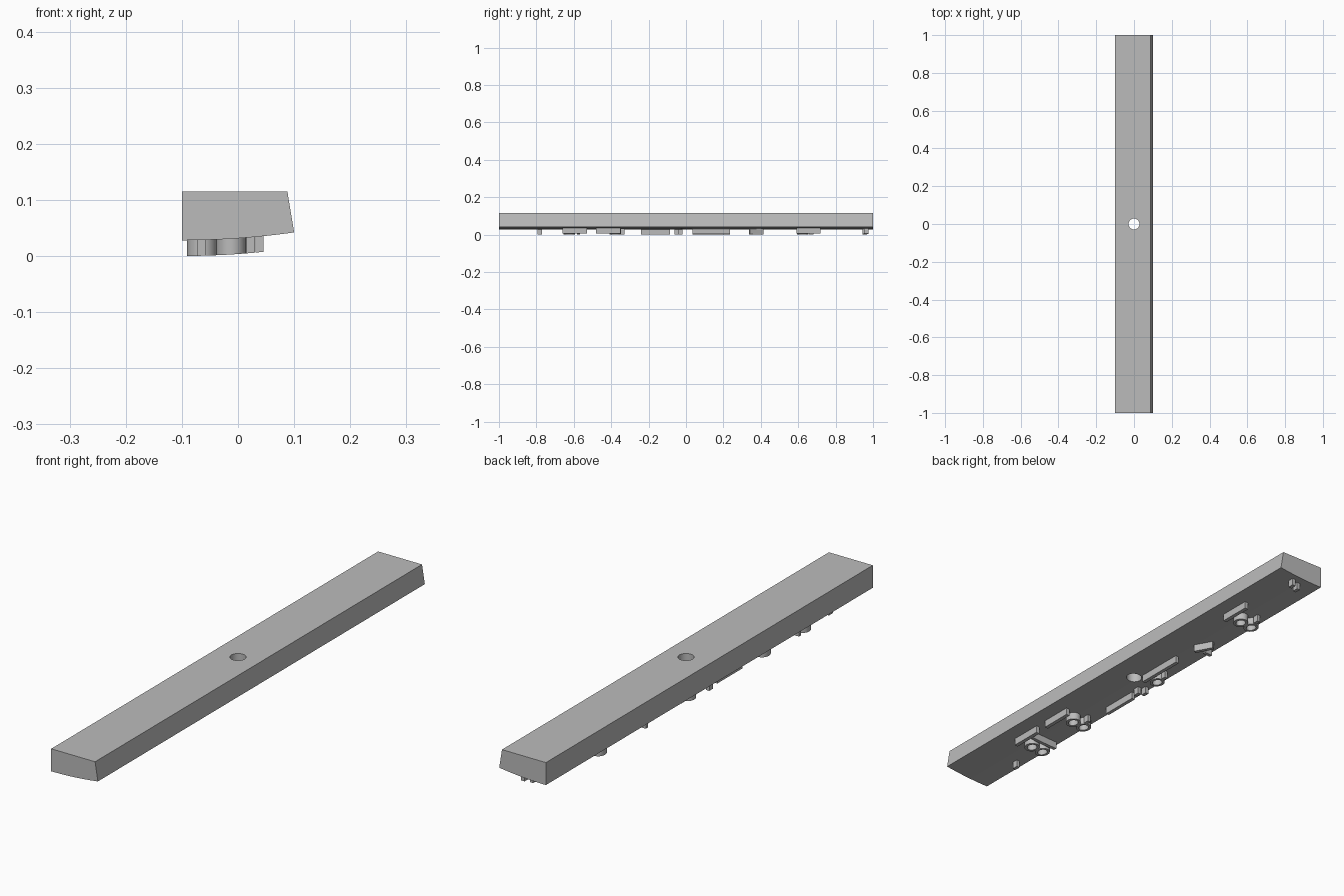
import bpy, bmesh, math
from mathutils import Vector

if "Cube" in bpy.data.objects:
    bpy.data.objects.remove(bpy.data.objects["Cube"])

grey = bpy.data.materials.new("plain grey")
grey.use_nodes = True
COLOUR = (0.5, 0.5, 0.5, 1)
grey.diffuse_color = COLOUR
grey.node_tree.nodes["Principled BSDF"].inputs["Base Color"].default_value = COLOUR


def underside(x):
    """Height of the gently curved bottom of the bar."""
    return 0.028 + 0.014 * ((x + 0.1) / 0.2) ** 2


def finish(bm, name):
    bmesh.ops.recalc_face_normals(bm, faces=bm.faces)
    mesh = bpy.data.meshes.new(name)
    bm.to_mesh(mesh)
    bm.free()
    mesh.materials.append(grey)
    obj = bpy.data.objects.new(name, mesh)
    bpy.context.collection.objects.link(obj)
    return obj


def smooth(obj):
    bpy.ops.object.select_all(action="DESELECT")
    obj.select_set(True)
    bpy.context.view_layer.objects.active = obj
    bpy.ops.object.shade_smooth_by_angle(angle=math.radians(30))


def ridge(name, path, closed=False, width=0.014):
    """Raised strip that follows a path and hugs the curved underside."""
    bm = bmesh.new()
    pts = [Vector(p) for p in path]
    n = len(pts)
    rows = []
    for i, p in enumerate(pts):
        a = pts[i - 1] if closed or i else p
        b = pts[(i + 1) % n] if closed or i < n - 1 else p
        d = (b - a).normalized()
        side = Vector((-d.y, d.x)) * width / 2
        row = []
        for q, drop in ((p + side, 0.028), (p - side, 0.028),
                        (p - side, -0.004), (p + side, -0.004)):
            row.append(bm.verts.new((q.x, q.y, max(0, underside(q.x) - drop))))
        rows.append(row)
    for i in range(n if closed else n - 1):
        r, s = rows[i], rows[(i + 1) % n]
        for k in range(4):
            m = (k + 1) % 4
            bm.faces.new((r[k], r[m], s[m], s[k]))
    if not closed:
        bm.faces.new(rows[0])
        bm.faces.new(rows[-1])
    smooth(finish(bm, name))


def loop_ridge(name, x, y, rx=0.022, ry=0.026):
    turn = [2 * math.pi * i / 24 for i in range(24)]
    ridge(name, [(x + rx * math.cos(t), y + ry * math.sin(t)) for t in turn], True, 0.01)


# Long bar with one slanted side, a curved underside and a centre hole
profile = [(-0.1, 0.115), (0.088, 0.115)]
profile += [(x, underside(x)) for x in (0.1 - 0.2 * i / 16 for i in range(17))]
bm = bmesh.new()
end = bm.faces.new([bm.verts.new((x, -1, z)) for x, z in profile])
ext = bmesh.ops.extrude_face_region(bm, geom=[end])
bmesh.ops.translate(bm, vec=(0, 2, 0),
                    verts=[v for v in ext["geom"] if isinstance(v, bmesh.types.BMVert)])
bar = finish(bm, "bar")

bpy.ops.mesh.primitive_cylinder_add(vertices=48, radius=0.029, depth=0.5)
cutter = bpy.context.object
cutter.name = "hole_cutter"
cutter.data.materials.append(grey)
cutter.hide_render = True
cut = bar.modifiers.new("hole", "BOOLEAN")
cut.object = cutter
cut.solver = "EXACT"
bpy.context.view_layer.objects.active = bar
bpy.ops.object.modifier_apply(modifier="hole")
bpy.data.objects.remove(cutter)
smooth(bar)

# Straight ridges under the bar: start and end points
straight = [
    ((0.038, -0.66), (0.038, -0.53)), ((0.03, -0.575), (-0.086, -0.575)),
    ((0.038, -0.48), (0.038, -0.35)),
    ((-0.068, -0.24), (-0.068, -0.085)),
    ((-0.02, 0.035), (-0.02, 0.235)),
    ((-0.02, 0.34), (-0.055, 0.41)), ((-0.05, 0.36), (-0.085, 0.36)),
    ((0.038, 0.59), (0.038, 0.72)),
]
for i, (a, b) in enumerate(straight):
    steps = [Vector(a).lerp(Vector(b), k / 6) for k in range(7)]
    ridge(f"straight_ridge_{i + 1}", steps)

# Pairs of ring ridges beside the long straight ones
for i, y in enumerate((-0.625, -0.378, 0.625)):
    loop_ridge(f"inner_ring_{i + 1}", -0.012, y)
    loop_ridge(f"outer_ring_{i + 1}", -0.064, y)
loop_ridge("single_ring", -0.058, 0.07)

# Small studs
studs = [(-0.065, -0.783), (-0.06, -0.05), (-0.08, -0.03), (-0.06, 0.11),
         (0.015, 0.965), (-0.015, 0.955), (-0.055, 0.67), (-0.05, -0.34)]
for i, (x, y) in enumerate(studs):
    ridge(f"stud_{i + 1}", [(x, y - 0.012), (x, y + 0.012)])
